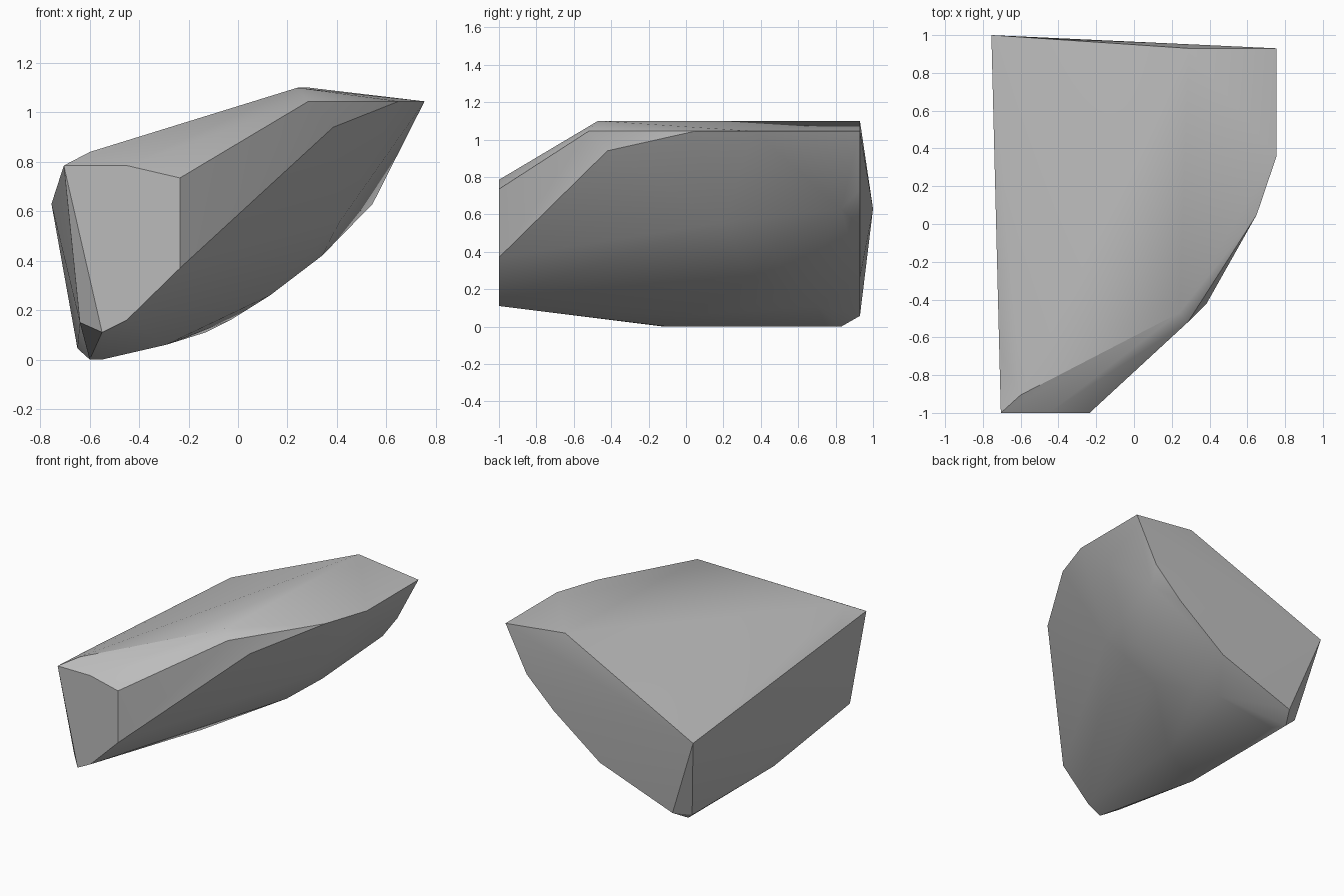
import bpy
import bmesh
import math

default_cube = bpy.data.objects.get("Cube")
if default_cube:
    bpy.data.objects.remove(default_cube, do_unlink=True)


def make_material(name, colour):
    material = bpy.data.materials.new(name)
    material.use_nodes = True
    material.diffuse_color = colour
    shader = material.node_tree.nodes["Principled BSDF"]
    shader.inputs["Base Color"].default_value = colour
    return material


def at_depth(y, outline):
    """Place an (x, z) outline on a vertical plane at depth y."""
    return [(x, y, z) for x, z in outline]


def at_height(z, outline):
    """Place an (x, y) outline on a horizontal plane at height z."""
    return [(x, y, z) for x, y in outline]


def hull_object(name, points, material):
    """Wrap the corner points in one convex chipped-stone surface."""
    mesh = bpy.data.meshes.new(name)
    bm = bmesh.new()
    for point in points:
        bm.verts.new(point)
    bmesh.ops.convex_hull(bm, input=bm.verts[:])
    loose = [vert for vert in bm.verts if not vert.link_faces]
    bmesh.ops.delete(bm, geom=loose, context="VERTS")
    bmesh.ops.recalc_face_normals(bm, faces=bm.faces[:])
    bm.to_mesh(mesh)
    bm.free()
    mesh.materials.append(material)
    obj = bpy.data.objects.new(name, mesh)
    bpy.context.collection.objects.link(obj)
    return obj


# Flat cut at the front
front_cut = at_depth(-1, [(-.705, .785), (-.45, .785), (-.235, .735),
                          (-.235, .37), (-.45, .16), (-.55, .11)])

# Rim of the flat cut at the back, with its protruding corner
back_cut = at_depth(.93, [(.29, 1.1), (.755, 1.045), (.59, .73),
                          (.38, .53), (.02, .26), (-.546, .057)])
back_corner = [(-.755, 1, .63)]

# Raised top ridge and the shoulder running beside it
top_ridge = at_height(1.1, [(.24, -.47)])
shoulder = at_height(1.045, [(.285, -.52), (.65, .05), (.755, .36)])
shoulder_chip = [(.385, -.42, .94)]
left_rim = [(-.6, -.905, .84), (-.705, -.69, .77)]

# Rounded flank sweeping down to the narrow base
flank = [(.545, .83, .63), (.41, .2, .555), (.34, .455, .42),
         (.13, .356, .26), (-.03, .6, .16), (-.13, .7, .11),
         (-.29, .01, .06)]
base = at_height(0, [(-.6, -.12), (-.55, -.1), (-.55, .75), (-.6, .83)])
base_chips = [(-.64, -.91, .15), (-.65, .86, .045)]

grey = make_material("stone grey", (.5, .5, .5, 1))
rock = hull_object("rock_fragment",
                   front_cut + back_cut + back_corner + top_ridge + shoulder
                   + shoulder_chip + left_rim + flank + base + base_chips,
                   grey)

# Soft facets with crisp broken edges
bpy.ops.object.select_all(action="DESELECT")
bpy.context.view_layer.objects.active = rock
rock.select_set(True)
bpy.ops.object.shade_smooth_by_angle(angle=math.radians(30))
